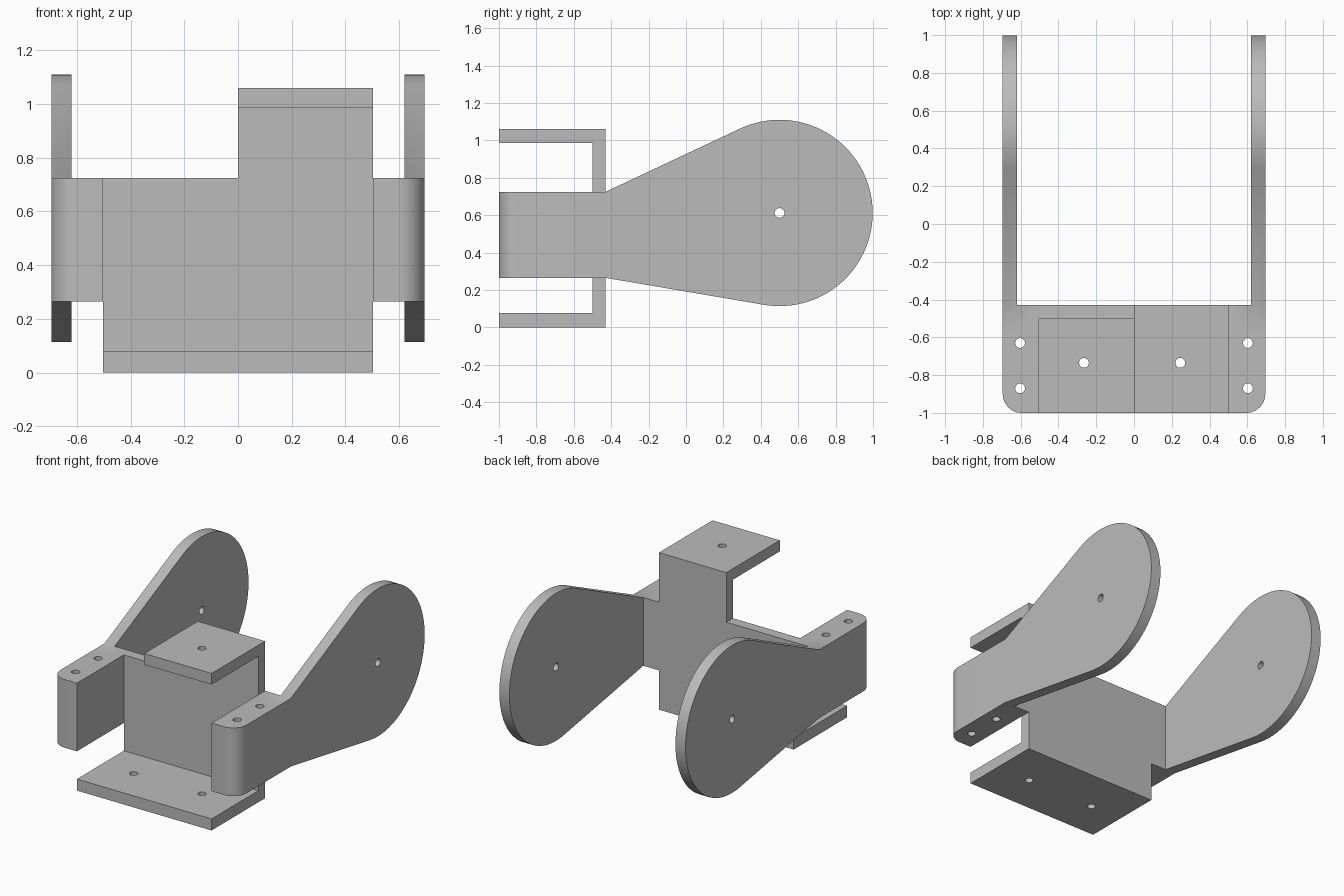
import bpy, bmesh
from math import sin, cos, pi, asin, atan2, hypot, radians
from mathutils import Matrix, Vector

if "Cube" in bpy.data.objects:
    bpy.data.objects.remove(bpy.data.objects["Cube"])

grey = bpy.data.materials.new("plain grey")
grey.use_nodes = True
color = (0.5, 0.5, 0.5, 1)
grey.diffuse_color = color
grey.node_tree.nodes["Principled BSDF"].inputs["Base Color"].default_value = color

HALF, SIDE, ARM = 0.503, 0.695, 0.62      # bracket, outer and inner arm x
FRONT, BACK, WALL = -1.0, -0.43, -0.5
LOW, HIGH, TOP = 0.265, 0.725, 1.06       # side block and bracket heights


def arc(cx, cy, r, start, end, steps):
    return [(cx + r * cos(start + (end - start) * i / steps),
             cy + r * sin(start + (end - start) * i / steps)) for i in range(steps + 1)]


def prism(name, outline, axis, a, b):
    """Extrude an outline: (y, z) along X, or (x, y) along Z."""
    bm = bmesh.new()
    place = (lambda p: (a, *p)) if axis == "X" else (lambda p: (*p, a))
    face = bm.faces.new([bm.verts.new(place(p)) for p in outline])
    shift = Vector((b - a, 0, 0) if axis == "X" else (0, 0, b - a))
    new = bmesh.ops.extrude_face_region(bm, geom=[face], use_keep_orig=True)["geom"]
    bmesh.ops.translate(bm, vec=shift, verts=[v for v in new if isinstance(v, bmesh.types.BMVert)])
    bmesh.ops.recalc_face_normals(bm, faces=bm.faces)
    mesh = bpy.data.meshes.new(name)
    bm.to_mesh(mesh)
    bm.free()
    mesh.materials.append(grey)
    ob = bpy.data.objects.new(name, mesh)
    bpy.context.collection.objects.link(ob)
    return ob


def combine(ob, other, operation):
    """Apply a boolean and discard the second object."""
    mod = ob.modifiers.new(operation, "BOOLEAN")
    mod.object, mod.operation, mod.solver = other, operation, "EXACT"
    bpy.context.view_layer.objects.active = ob
    bpy.ops.object.modifier_apply(modifier=mod.name)
    bpy.data.objects.remove(other)


def drill(ob, u, v, axis, a, b, r=0.026):
    hole = prism("hole_cutter", arc(u, v, r, 0, 2 * pi, 24)[:-1], axis, a, b)
    combine(ob, hole, "DIFFERENCE")


def smooth(ob):
    bpy.ops.object.select_all(action="DESELECT")
    ob.select_set(True)
    bpy.context.view_layer.objects.active = ob
    bpy.ops.object.shade_smooth_by_angle(angle=radians(30))


# C-shaped bracket, with the upper shelf only on the left half
bracket = prism("mounting_bracket", [
    (FRONT, 0), (BACK, 0), (BACK, TOP), (FRONT, TOP), (FRONT, 0.985),
    (WALL, 0.985), (WALL, 0.078), (FRONT, 0.078)], "X", -HALF, HALF)
notch = prism("notch_cutter", [(-1.2, HIGH), (0, HIGH), (0, 1.3), (-1.2, 1.3)], "X", -0.7, 0)
combine(bracket, notch, "DIFFERENCE")
drill(bracket, 0.245, -0.735, "Z", -0.1, 1.2)
drill(bracket, -0.265, -0.735, "Z", -0.1, 0.2)
smooth(bracket)

# Arm outline: two straight edges tangent to a round end
cy, cz, R = 0.5, 0.612, 0.498


def tangent(z, sign):
    dy, dz = cy - BACK, cz - z
    return atan2(dz, dy) + sign * (asin(R / hypot(dy, dz)) + pi / 2)


round_end = arc(cy, cz, R, tangent(LOW, -1), tangent(HIGH, 1), 64)
arm_outline = [(-0.6, LOW), (BACK, LOW)] + round_end + [(BACK, HIGH), (-0.6, HIGH)]

# Side block with a rounded outer corner, joined to its arm
corner = arc(SIDE - 0.1, FRONT + 0.1, 0.1, -pi / 2, 0, 12)
arm = prism("left_side_arm", [(HALF, FRONT)] + corner + [(SIDE, BACK), (HALF, BACK)], "Z", LOW, HIGH)
combine(arm, prism("paddle", arm_outline, "X", ARM, SIDE), "UNION")
drill(arm, cy, cz, "X", 0.5, 0.8)
for y in (-0.63, -0.87):
    drill(arm, 0.603, y, "Z", 0.1, 0.9)
smooth(arm)

# Mirrored arm on the other side
mirrored = arm.copy()
mirrored.name = "right_side_arm"
mirrored.data = arm.data.copy()
mirrored.data.transform(Matrix.Scale(-1, 4, (1, 0, 0)))
mirrored.data.flip_normals()
bpy.context.collection.objects.link(mirrored)
